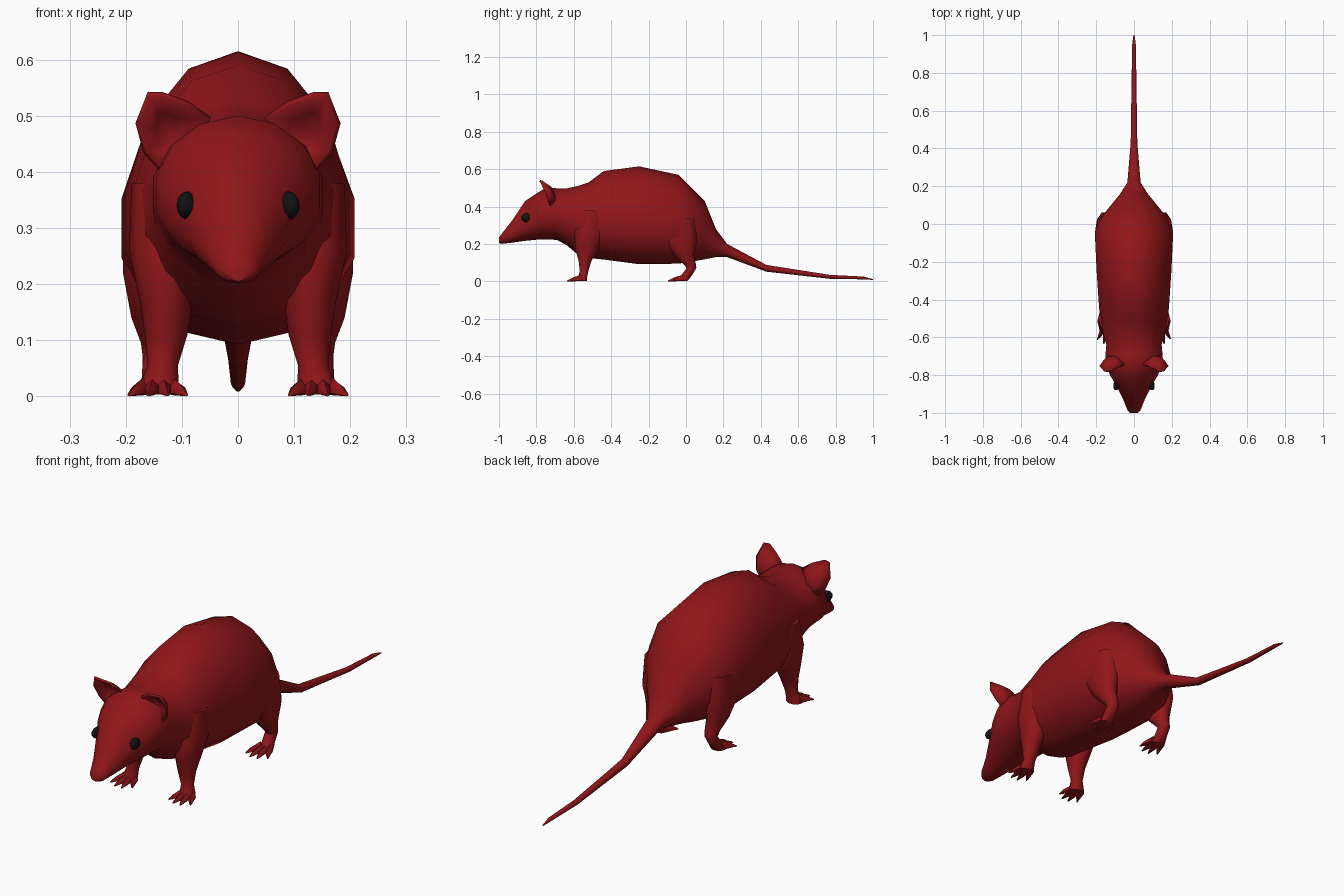
import bpy, bmesh
from math import sin, cos, pi, radians

if "Cube" in bpy.data.objects:
    bpy.data.objects.remove(bpy.data.objects["Cube"])


def material(name, rgb):
    m = bpy.data.materials.new(name)
    m.diffuse_color = (*rgb, 1)
    m.use_nodes = True
    m.node_tree.nodes["Principled BSDF"].inputs["Base Color"].default_value = m.diffuse_color
    return m


RED = material("dark_red", (0.28, 0.008, 0.01))
BLACK = material("black", (0.006, 0.006, 0.006))


def finish(name, bm, mat, angle=60):
    bmesh.ops.recalc_face_normals(bm, faces=bm.faces)
    me = bpy.data.meshes.new(name)
    bm.to_mesh(me)
    bm.free()
    ob = bpy.data.objects.new(name, me)
    bpy.context.collection.objects.link(ob)
    me.materials.append(mat)
    bpy.ops.object.select_all(action='DESELECT')
    bpy.context.view_layer.objects.active = ob
    ob.select_set(True)
    bpy.ops.object.shade_smooth_by_angle(angle=radians(angle))
    return ob


def skin(bm, rings):
    """Bridge a list of point rings into a closed tube."""
    vs = [[bm.verts.new(p) for p in r] for r in rings]
    n = len(vs[0])
    for a, b in zip(vs, vs[1:]):
        for i in range(n):
            j = (i + 1) % n
            bm.faces.new((a[i], a[j], b[j], b[i]))
    bm.faces.new(vs[0])
    bm.faces.new(vs[-1])


def upright(y, top, bot, w, mid, x=0, n=14):
    """Ring facing along y: egg shape, widest at height mid."""
    pts = []
    for i in range(n):
        a = pi / 2 + 2 * pi * i / n
        h = top - mid if sin(a) > 0 else mid - bot
        pts.append((x + w * cos(a), y, mid + h * sin(a)))
    return pts


def level(x, y, z, rx, ry, n=10):
    """Ring lying flat at height z."""
    return [(x + rx * cos(2 * pi * i / n), y + ry * sin(2 * pi * i / n), z)
            for i in range(n)]


# Head, body and tail: y, top, bottom, half width, widest height
profile = [
    (-1.00, .235, .205, .020, .22), (-.985, .255, .201, .036, .222),
    (-.93, .325, .207, .058, .25), (-.86, .43, .217, .094, .30),
    (-.80, .47, .223, .130, .335), (-.75, .50, .225, .150, .36),
    (-.69, .498, .222, .155, .36), (-.64, .497, .195, .150, .34),
    (-.58, .51, .145, .168, .33), (-.52, .53, .125, .182, .32),
    (-.44, .59, .117, .190, .31), (-.25, .615, .092, .203, .30),
    (-.04, .57, .095, .213, .29), (.04, .49, .108, .175, .28),
    (.10, .43, .118, .125, .26), (.16, .28, .13, .075, .20),
    (.22, .20, .13, .036, .165), (.43, .088, .052, .018, .07),
    (.77, .035, .014, .013, .025), (.95, .026, .011, .010, .018),
    (1.0, .012, .008, .003, .010)]
bm = bmesh.new()
skin(bm, [upright(*p) for p in profile])
finish("head_body_and_tail", bm, RED)

front = [(.125, -.50, .38, .065, .07), (.132, -.515, .26, .062, .085),
         (.128, -.53, .17, .047, .065), (.128, -.54, .11, .038, .036),
         (.134, -.545, .055, .027, .024), (.140, -.553, .025, .034, .026),
         (.142, -.557, .003, .036, .030)]
hind = [(.145, -.04, .34, .060, .09), (.155, -.03, .22, .050, .095),
        (.148, -.01, .14, .042, .055), (.143, .018, .095, .030, .036),
        (.144, .030, .072, .026, .027), (.145, .005, .035, .026, .030),
        (.146, -.018, .003, .032, .028)]

for side, s in (("left", 1), ("right", -1)):
    # Legs with spread, clawed toes
    for part, rings, fy in (("front_leg", front, -.56), ("hind_leg", hind, -.02)):
        bm = bmesh.new()
        skin(bm, [level(s * x, y, z, rx, ry) for x, y, z, rx, ry in rings])
        for k, reach in zip((-1.5, -.5, .5, 1.5), (.055, .075, .075, .05)):
            skin(bm, [upright(fy + .01, .036, .002, .014, .012, s * .142 + k * .016, 6),
                      upright(fy - reach * .55, .023, .001, .012, .008, s * .142 + k * .025, 6),
                      upright(fy - reach, .006, 0, .003, .002, s * .143 + k * .034, 6)])
        finish(f"{part}_{side}", bm, RED)

    # Ear: cupped shell fanned around its hollow
    rim = [(.05, -.745, .495), (.09, -.76, .522), (.135, -.782, .538),
           (.16, -.777, .538), (.179, -.755, .485), (.165, -.735, .435),
           (.135, -.725, .40), (.09, -.72, .43)]
    cup = (.125, -.705, .475)
    bm = bmesh.new()
    outer = [bm.verts.new((s * x, y, z)) for x, y, z in rim]
    inner = [bm.verts.new([c + .5 * (v - c) + d for v, c, d in
                           zip(p, (s * cup[0], cup[1], cup[2]), (0, .012, 0))])
             for p in [v.co for v in outer]]
    for i in range(len(rim)):
        j = (i + 1) % len(rim)
        bm.faces.new((outer[i], outer[j], inner[j], inner[i]))
    bm.faces.new(inner)
    ear = finish(f"ear_{side}", bm, RED)
    mod = ear.modifiers.new("thickness", 'SOLIDIFY')
    mod.thickness = .01
    mod.offset = 0

    # Eye
    bm = bmesh.new()
    bmesh.ops.create_uvsphere(bm, u_segments=14, v_segments=10, radius=1)
    for v in bm.verts:
        v.co = (s * (.090 + .020 * v.co.x), -.848 + .031 * v.co.y - .010 * v.co.x,
                .34 + .025 * v.co.z)
    finish(f"eye_{side}", bm, BLACK)
